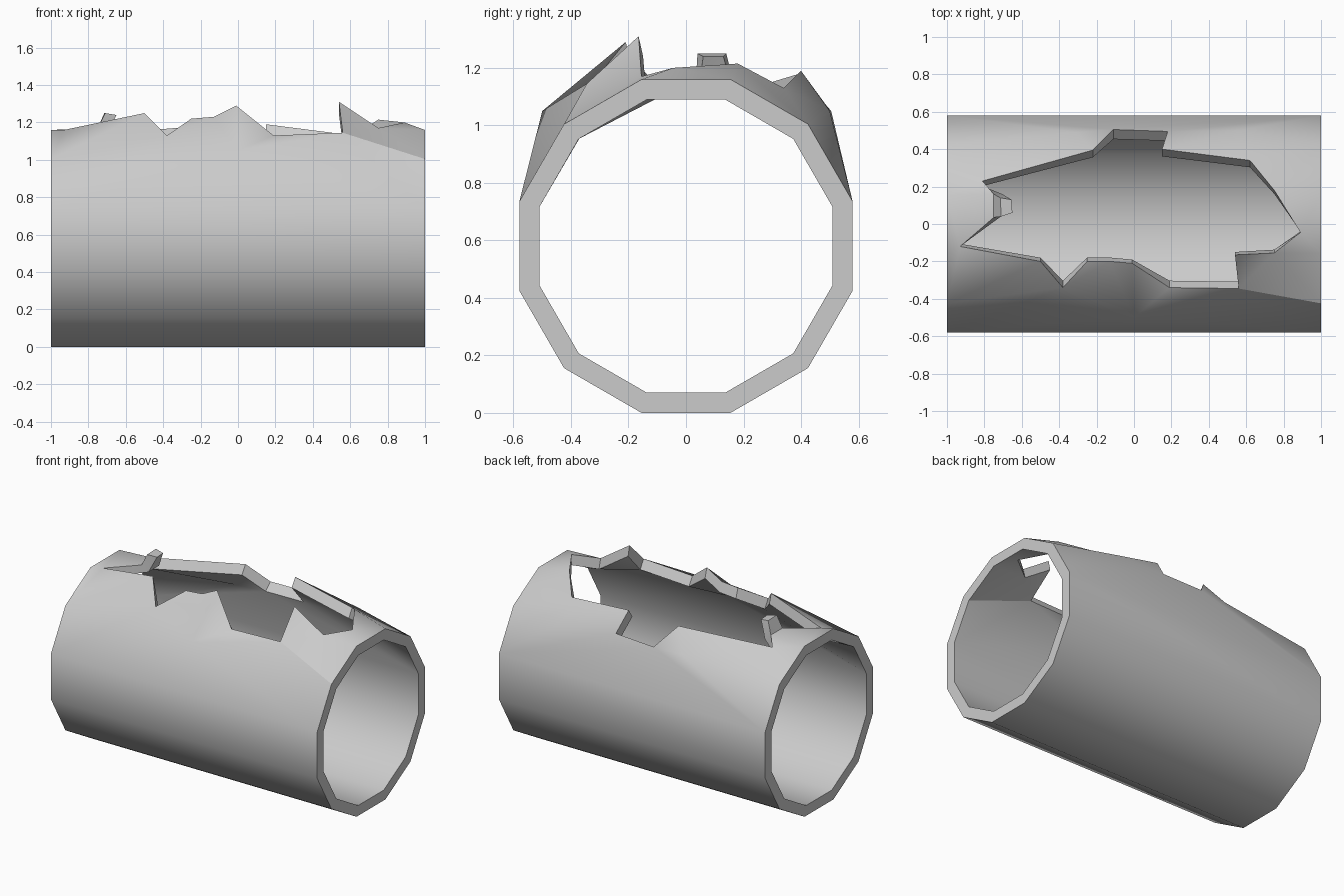
import bpy, bmesh
from math import cos, sin, atan2, radians, pi
from mathutils import Vector
from mathutils.geometry import delaunay_2d_cdt

if "Cube" in bpy.data.objects:
    bpy.data.objects.remove(bpy.data.objects["Cube"])

R, CZ, WALL = 0.6, 0.58, 0.07

# torn rim of the hole, outer surface (x, y, z)
RIM = [
    (-0.93, -0.12, 1.16), (-0.50, -0.20, 1.25), (-0.38, -0.34, 1.13),
    (-0.25, -0.20, 1.22), (-0.13, -0.20, 1.23), (-0.01, -0.21, 1.29),
    (0.19, -0.34, 1.13), (0.56, -0.345, 1.145), (0.54, -0.165, 1.31),
    (0.75, -0.155, 1.17), (0.89, -0.045, 1.20), (0.75, 0.18, 1.215),
    (0.62, 0.34, 1.13), (0.15, 0.40, 1.19), (0.18, 0.495, 1.06),
    (-0.11, 0.505, 1.05), (-0.22, 0.395, 1.18), (-0.81, 0.23, 1.13),
    (-0.75, 0.16, 1.17), (-0.715, 0.14, 1.25), (-0.71, 0.04, 1.25),
    (-0.75, 0.035, 1.17),
]
# wall offset of the upturned tab
TAB = {18: (0.045, 0, -0.04), 19: (0.06, -0.01, -0.01),
       20: (0.06, 0.02, -0.01), 21: (0.045, 0.01, -0.04)}
# bulges where the wall is pushed outward
BULGE = [(0.0, -0.50, 1.05), (0.56, 0.50, 1.05), (-0.31, 0.49, 1.045)]


def ring(x):
    return [Vector((x, R * cos(a), CZ + R * sin(a)))
            for a in (radians(15 + 30 * k) for k in range(12))]


def flat(p):
    return Vector((p.x, R * atan2(p.y, p.z - CZ)))


def inside(p, poly):
    hit = False
    for a, b in zip(poly, poly[1:] + poly[:1]):
        if (a.y > p.y) != (b.y > p.y):
            if p.x < a.x + (p.y - a.y) * (b.x - a.x) / (b.y - a.y):
                hit = not hit
    return hit


# outer points: left ring, right ring, rim, bulges
outer = ring(-1) + ring(1) + [Vector(p) for p in RIM + BULGE]
inner = []
for i, p in enumerate(outer):
    arm = Vector((0, p.y, p.z - CZ))
    if i - 24 in TAB:
        inner.append(p + Vector(TAB[i - 24]))
    else:
        t = R * WALL / 0.58 if i < 24 else WALL
        inner.append(p - arm.normalized() * t)

# lower wall: plain quads
faces = [(k, (k + 1) % 12, 12 + (k + 1) % 12, 12 + k) for k in range(5, 12)]

# upper wall: triangulated in unrolled space, leaving the hole open
n = len(RIM)
border = list(range(0, 6)) + list(range(17, 11, -1))
used = border + list(range(24, len(outer)))
pts = [flat(outer[i]) for i in used]
for j, i in enumerate(border):
    pts[j].y = R * (pi / 2 - radians(15 + 30 * (i % 12)))
edges = [(j, (j + 1) % 12) for j in range(12)]
edges += [(12 + j, 12 + (j + 1) % n) for j in range(n)]
co, _, tris, orig, _, _ = delaunay_2d_cdt(pts, edges, [], 0, 1e-5)
hole = pts[12:12 + n]
for t in tris:
    c = sum((co[v] for v in t), Vector((0, 0))) / 3
    if not inside(c, hole) and all(orig[v] for v in t):
        faces.append(tuple(used[orig[v][0]] for v in t))

# shell: outer skin, inner skin and the wall edges between them
bm = bmesh.new()
m = len(outer)
for p in outer + inner:
    bm.verts.new(p)
bm.verts.ensure_lookup_table()
bm.verts.index_update()
for f in faces:
    bm.faces.new([bm.verts[i] for i in f])
rim_edges = [(e.verts[0].index, e.verts[1].index) for e in bm.edges if e.is_boundary]
for f in faces:
    bm.faces.new([bm.verts[i + m] for i in reversed(f)])
for a, b in rim_edges:
    bm.faces.new([bm.verts[i] for i in (a, b, b + m, a + m)])
bmesh.ops.recalc_face_normals(bm, faces=bm.faces)

mesh = bpy.data.meshes.new("torn_pipe")
bm.to_mesh(mesh)
bm.free()
pipe = bpy.data.objects.new("torn_pipe", mesh)
bpy.context.collection.objects.link(pipe)
bpy.context.view_layer.objects.active = pipe
pipe.select_set(True)
bpy.ops.object.shade_smooth_by_angle(angle=radians(40))
